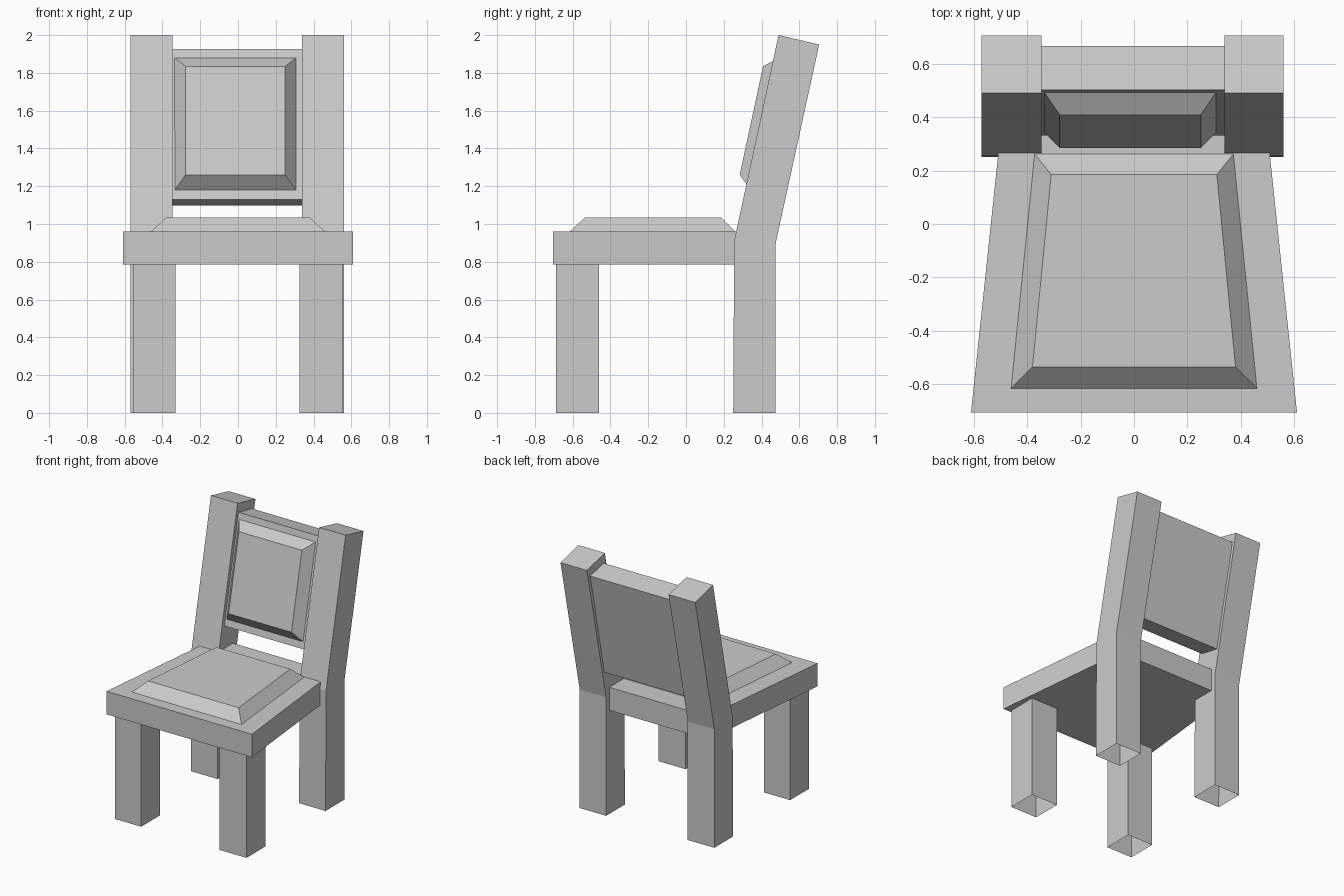
import bpy, bmesh

cube = bpy.data.objects.get("Cube")
if cube:
    bpy.data.objects.remove(cube, do_unlink=True)

grey = bpy.data.materials.new("plain grey")
grey.diffuse_color = (0.6, 0.6, 0.6, 1)
grey.use_nodes = True
grey.node_tree.nodes["Principled BSDF"].inputs["Base Color"].default_value = (0.6, 0.6, 0.6, 1)


def loft(name, rings, cap_start=True, cap_end=True):
    """Join rings of points with flat quads, closing the ends if asked."""
    bm = bmesh.new()
    loops = [[bm.verts.new(p) for p in ring] for ring in rings]
    for a, b in zip(loops, loops[1:]):
        for i in range(len(a)):
            j = (i + 1) % len(a)
            bm.faces.new((a[i], a[j], b[j], b[i]))
    if cap_start:
        bm.faces.new(loops[0][::-1])
    if cap_end:
        bm.faces.new(loops[-1])
    mesh = bpy.data.meshes.new(name)
    bm.to_mesh(mesh)
    bm.free()
    mesh.materials.append(grey)
    obj = bpy.data.objects.new(name, mesh)
    bpy.context.collection.objects.link(obj)
    return obj


def trapezoid(front_half, back_half, front, back, z):
    return [(-front_half, front, z), (front_half, front, z),
            (back_half, back, z), (-back_half, back, z)]


def section(x0, x1, front, back):
    """Rectangle across x, between a front and a back (y, z) point."""
    return [(x0, *front), (x1, *front), (x1, *back), (x0, *back)]


# Seat board and its bevelled cushion
loft("seat", [trapezoid(0.61, 0.49, -0.705, 0.435, z) for z in (0.785, 0.96)])
loft("seat_cushion", [trapezoid(0.46, 0.372, -0.615, 0.262, 0.96),
                      trapezoid(0.38, 0.31, -0.535, 0.185, 1.035)], cap_start=False)

# Front legs, hollow at the foot
for side, x0, x1 in (("right", -0.552, -0.332), ("left", 0.325, 0.552)):
    loft("front_leg_" + side,
         [section(x0, x1, (-0.687, z), (-0.46, z)) for z in (0, 0.79)],
         cap_start=False, cap_end=False)

# Back legs bend backwards above the seat to form the posts
for side, x0, x1 in (("right", -0.57, -0.347), ("left", 0.338, 0.56)):
    loft("back_leg_" + side,
         [section(x0, x1, (0.25, 0), (0.475, 0)),
          section(x0, x1, (0.255, 0.91), (0.475, 0.9)),
          section(x0, x1, (0.49, 2.0), (0.705, 1.95))], cap_start=False)

# Leaning back panel between the posts
loft("back_panel", [section(-0.347, 0.338, (0.332, 1.13), (0.496, 1.097)),
                    section(-0.347, 0.338, (0.502, 1.927), (0.666, 1.892))])


def panel_ring(x0, x1, low, high):
    return [(x0, *low), (x1, *low), (x1, *high), (x0, *high)]


# Bevelled cushion on the front of the panel
loft("back_cushion", [panel_ring(-0.335, 0.307, (0.343, 1.18), (0.492, 1.88)),
                      panel_ring(-0.278, 0.25, (0.284, 1.26), (0.408, 1.835))],
     cap_start=False)

# Make every face point outwards
for obj in bpy.context.collection.objects:
    if obj.type == 'MESH' and grey.name in obj.data.materials:
        bm = bmesh.new()
        bm.from_mesh(obj.data)
        bmesh.ops.recalc_face_normals(bm, faces=bm.faces)
        bm.to_mesh(obj.data)
        bm.free()
